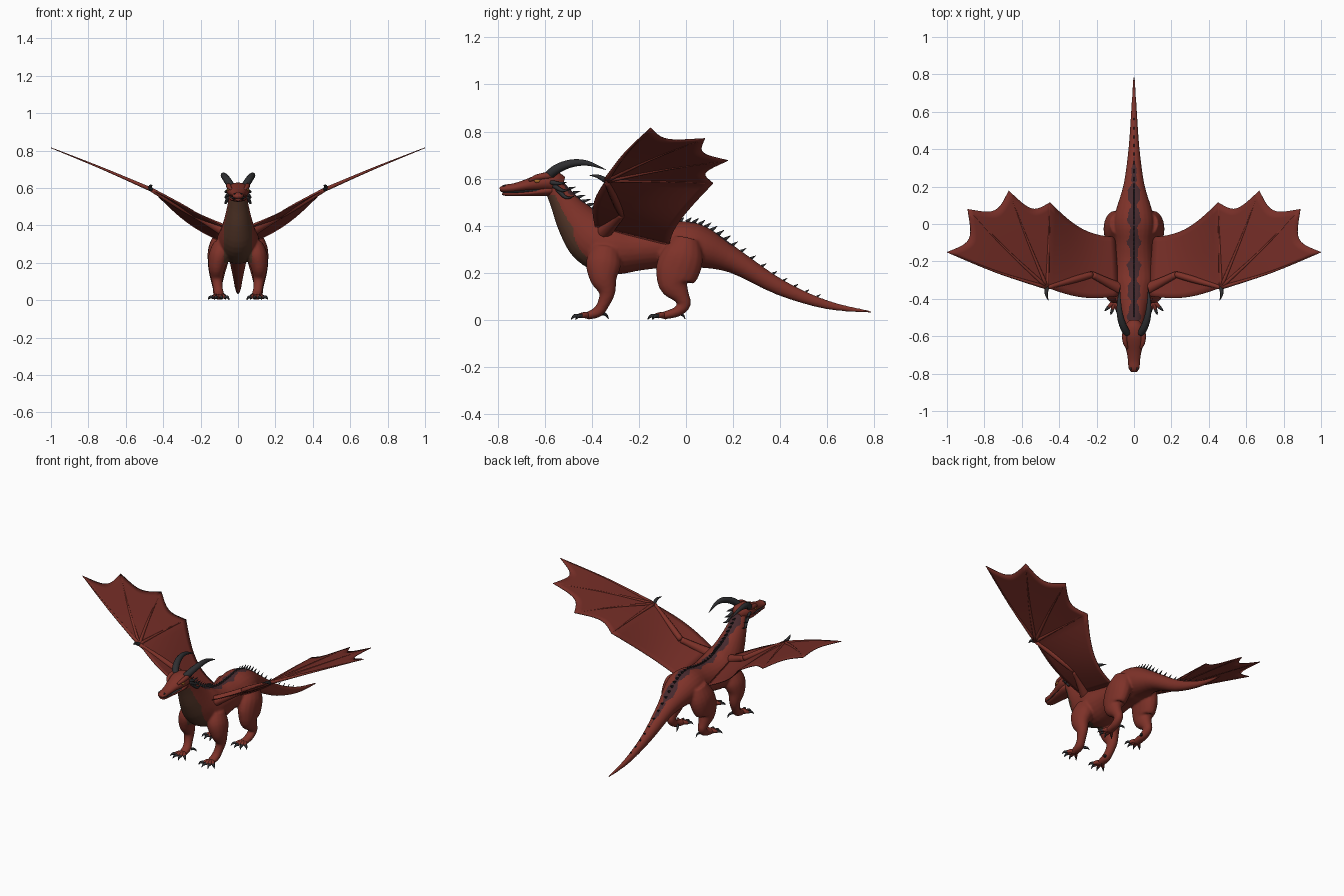
import bpy, bmesh, math
from mathutils import Vector as V

if "Cube" in bpy.data.objects:
    bpy.data.objects.remove(bpy.data.objects["Cube"])


def material(name, rgb):
    m = bpy.data.materials.new(name)
    m.use_nodes = True
    m.diffuse_color = (*rgb, 1)
    b = m.node_tree.nodes["Principled BSDF"]
    b.inputs["Base Color"].default_value = (*rgb, 1)
    b.inputs["Roughness"].default_value = 0.7
    return m


RED = material("red hide", (0.21, 0.032, 0.022))
WING = material("wing skin", (0.18, 0.027, 0.02))
BELLY = material("brown belly", (0.09, 0.038, 0.022))
STRIPE = material("dark back", (0.06, 0.022, 0.026))
HORN = material("black horn", (0.028, 0.028, 0.031))
EYE = material("amber eye", (0.35, 0.14, 0.02))


def finish(name, bm, *mats):
    bmesh.ops.recalc_face_normals(bm, faces=bm.faces)
    me = bpy.data.meshes.new(name)
    bm.to_mesh(me)
    bm.free()
    for m in mats:
        me.materials.append(m)
    me.shade_smooth()
    ob = bpy.data.objects.new(name, me)
    bpy.context.collection.objects.link(ob)
    return ob


def spline(pts, n):
    """Smooth curve through points of any dimension."""
    p = [pts[0]] + list(pts) + [pts[-1]]
    out = []
    for i in range(1, len(p) - 2):
        for k in range(n):
            t = k / n
            out.append([b + t / 2 * (c - a + t * (2*a - 5*b + 4*c - d + t * (3*(b - c) + d - a)))
                        for a, b, c, d in zip(*p[i - 1:i + 3])])
    return out + [list(pts[-1])]


def frames(pts, n, ref):
    """Centre, side vector and up vector at each step of a path of (x, y, z, width, height)."""
    s = spline(pts, n)
    c = [V(q[:3]) for q in s]
    out = []
    for i, q in enumerate(s):
        t = (c[min(i + 1, len(c) - 1)] - c[max(i - 1, 0)]).normalized()
        side = (ref - t * ref.dot(t)).normalized()
        out.append((c[i], side * max(q[3], .001), side.cross(t) * max(q[4], .001)))
    return out


def tube_into(bm, pts, n=4, sides=12, ref=V((1, 0, 0))):
    rings = []
    for c, a, b in frames(pts, n, ref):
        rings.append([bm.verts.new(c + a * math.cos(k * math.tau / sides) + b * math.sin(k * math.tau / sides))
                      for k in range(sides)])
    for r, q in zip(rings, rings[1:]):
        for k in range(sides):
            bm.faces.new((r[k - 1], r[k], q[k], q[k - 1]))
    bm.faces.new(rings[0])
    bm.faces.new(rings[-1])


def tubes(name, paths, mat, **kw):
    bm = bmesh.new()
    for p in paths:
        tube_into(bm, p, **kw)
    return finish(name, bm, mat)


def rounded(*pts):
    return [(x, y, z, r, r) for x, y, z, r in pts]


def ball(name, loc, size, mat):
    bm = bmesh.new()
    bmesh.ops.create_uvsphere(bm, u_segments=16, v_segments=10, radius=1)
    for v in bm.verts:
        v.co = V(a * b for a, b in zip(v.co, size)) + V(loc)
    return finish(name, bm, mat)


# Neck, trunk and tail in one run
trunk = [(0, *p) for p in (
    (-.57, .585, .045, .04), (-.525, .51, .056, .057), (-.465, .42, .077, .088),
    (-.395, .345, .1, .115), (-.31, .307, .115, .115), (-.2, .305, .105, .095),
    (-.1, .313, .1, .092), (0, .32, .11, .1), (.08, .303, .095, .085),
    (.21, .247, .056, .052), (.4, .138, .03, .034), (.6, .064, .016, .019), (.79, .034, .005, .005))]


def fore_leg(s):
    return [(s * x, y, z, w, h) for x, y, z, w, h in (
        (.08, -.34, .3, .05, .06), (.1, -.35, .24, .057, .075), (.113, -.35, .18, .046, .06),
        (.113, -.335, .12, .032, .036), (.108, -.35, .07, .026, .026),
        (.102, -.375, .034, .027, .024), (.1, -.42, .018, .026, .016))]


def hind_leg(s):
    return [(s * x, y, z, w, h) for x, y, z, w, h in (
        (.08, 0, .34, .05, .06), (.098, -.015, .27, .062, .09), (.108, -.04, .2, .054, .092),
        (.112, -.05, .15, .044, .066), (.112, -.02, .1, .032, .036), (.11, -.008, .066, .026, .028),
        (.107, -.04, .034, .026, .022), (.103, -.1, .018, .027, .016))]


bm = bmesh.new()
tube_into(bm, trunk, sides=24)
for s in (1, -1):
    tube_into(bm, fore_leg(s), sides=16)
    tube_into(bm, hind_leg(s), sides=16)
body = finish("body", bm)

# Blend trunk and legs into one skin
mod = body.modifiers.new("blend", "REMESH")
mod.mode, mod.voxel_size = "VOXEL", .006
mod = body.modifiers.new("soften", "SMOOTH")
mod.iterations = 8
dg = bpy.context.evaluated_depsgraph_get()
skin = bpy.data.meshes.new_from_object(body.evaluated_get(dg))
body.modifiers.clear()
body.data = skin
skin.materials.clear()
for m in (RED, BELLY, STRIPE):
    skin.materials.append(m)
for f in skin.polygons:
    p, n = f.center, f.normal
    blotch = .027 + .009 * math.sin(p.y * 48) + .004 * math.sin(p.y * 110)
    if n.z > .2 and abs(p.x) < blotch * min(1, max(0, (.36 - p.y) * 5)) and p.z > .2:
        f.material_index = 2
    elif p.y < -.34 and n.dot(V((0, -.8, -.6))) > .3 and abs(p.x) < .075 and .2 < p.z < .53:
        f.material_index = 1
skin.shade_smooth()

# Row of small spines along the back
spines = []
for c, a, b in frames(trunk, 4, V((1, 0, 0)))[3:44]:
    top, k = c + b * .96, min(1, .3 + b.length * 9)
    tip = top + b.normalized() * .02 * k + V((0, .02 * k, 0))
    spines.append([(*top, .004 * k, .011 * k), (*tip, .001, .001)])
tubes("back_spines", spines, HORN, n=1, sides=6)

# Head
tubes("head", [[(0, *p) for p in (
    (-.52, .578, .03, .03), (-.55, .584, .052, .043), (-.59, .586, .062, .042), (-.63, .58, .056, .036),
    (-.68, .571, .04, .025), (-.73, .561, .032, .019), (-.77, .557, .029, .017), (-.79, .553, .016, .008))]],
    RED, sides=20)
tubes("lower_jaw", [[(0, *p) for p in (
    (-.54, .555, .035, .025), (-.59, .549, .05, .023), (-.65, .54, .042, .014),
    (-.72, .535, .029, .009), (-.765, .535, .024, .008), (-.78, .537, .012, .005))]], RED, sides=16)
tubes("mouth_line", [[(0, *p) for p in (
    (-.6, .552, .046, .01), (-.68, .546, .036, .007), (-.74, .542, .027, .006), (-.776, .542, .018, .005))]], HORN)

for s, side in ((1, "left"), (-1, "right")):
    # Face details and horns
    ball(side + "_eye", (s * .05, -.63, .59), (.009, .014, .009), EYE)
    tubes(side + "_brow", [rounded((s * .036, -.665, .592, .006), (s * .047, -.635, .605, .012),
                                   (s * .05, -.59, .612, .014), (s * .045, -.56, .61, .006))], RED)
    ball(side + "_nostril", (s * .017, -.772, .568), (.006, .008, .005), HORN)
    tubes(side + "_horn", [rounded((s * .036, -.585, .61, .02), (s * .056, -.55, .64, .02),
                                   (s * .074, -.49, .664, .017), (s * .08, -.42, .666, .011),
                                   (s * .076, -.34, .638, .001))], HORN)
    tubes(side + "_cheek_spikes", [
        rounded((s * .05, -.575 + d, .585 - d, .011), (s * .066, -.54 + d, .58 - d * 2, .007),
                (s * .068, -.505 + d, .585 - d * 2, .001)) for d in (0, .015, .03)], HORN, sides=8)

    # Toes and claws
    for leg, cx, cy in (("fore", .1, -.41), ("hind", .103, -.085)):
        toes, claws = [], []
        for angle in (-42, -12, 18, 46):
            d = V((s * math.sin(math.radians(angle)), -math.cos(math.radians(angle)), 0))
            o = V((s * cx, cy, .016))
            a, b, c = o + d * .025 + V((0, 0, .005)), o + d * .05, o + d * .08
            toes.append(rounded((*o, .014), (*a, .013), (*b, .009)))
            b.z, c.z = .017, .003
            claws.append(rounded((*(b - d * .006), .0095), (*(b + d * .016), .007), (*c, .001)))
        heel = V((s * (cx - .02), cy + .05, .03))
        claws.append(rounded((*heel, .009), (*(heel + V((-s * .012, .02, -.008))), .006),
                             (*(heel + V((-s * .015, .032, -.026))), .001)))
        tubes(f"{side}_{leg}_toes", toes, RED, sides=10)
        tubes(f"{side}_{leg}_claws", claws, HORN, sides=8)

    # Wing bones
    shoulder, elbow, wrist = (V((s * x, y, z)) for x, y, z in (
        (.07, -.35, .37), (.225, -.27, .452), (.465, -.34, .592)))
    tips = [V((s * x, y, z)) for x, y, z in (
        (1, -.15, .815), (.89, .08, .77), (.67, .178, .677), (.45, .115, .58))]
    up = V((0, 0, 1))
    tubes(side + "_wing_arm", [
        rounded((*shoulder, .034), (*shoulder.lerp(elbow, .5), .024), (*elbow, .017)),
        rounded((*elbow, .017), (*elbow.lerp(wrist, .35), .018), (*wrist, .011))], RED, ref=up)
    fingers = [rounded((*wrist, .011), (*(wrist.lerp(t, .5) + V((0, -.012, .004))), .006), (*t, .002))
               for t in tips]
    tubes(side + "_wing_fingers", fingers, RED, ref=up, sides=8)
    tubes(side + "_thumb_claw", [rounded((*wrist, .012), (*(wrist + V((s * .004, -.035, .018))), .008),
                                         (*(wrist + V((-s * .008, -.07, .022))), .001))], HORN, sides=8)

    # Wing membrane: scalloped panels between fingers, then the arm panel to the flank
    bm = bmesh.new()

    def sheet(point, n=12):
        g = [[bm.verts.new(point(i / n, j / n)) for j in range(n + 1)] for i in range(n + 1)]
        for i in range(n):
            for j in range(n):
                bm.faces.new((g[i][j], g[i + 1][j], g[i + 1][j + 1], g[i][j + 1]))

    def along(f, u):
        return wrist.lerp(tips[f], u) + V((0, -.012, .004)) * math.sin(math.pi * u)

    for f, cut in ((0, .13), (1, .11), (2, .12)):
        sheet(lambda u, t: along(f, u * (1 - cut * math.sin(math.pi * t))).lerp(
            along(f + 1, u * (1 - cut * math.sin(math.pi * t))), t))
    root_front, root_back = V((s * .08, -.385, .395)), V((s * .1, -.07, .318))
    sheet(lambda u, t: root_front.lerp(root_back, u).lerp(along(3, u), t)
          + V((0, -.03 - .02 * u, -.03 * u)) * math.sin(math.pi * t))
    bmesh.ops.remove_doubles(bm, verts=bm.verts, dist=.0005)
    membrane = finish(side + "_wing_membrane", bm, WING)
    mod = membrane.modifiers.new("thickness", "SOLIDIFY")
    mod.thickness, mod.offset = .004, 0
